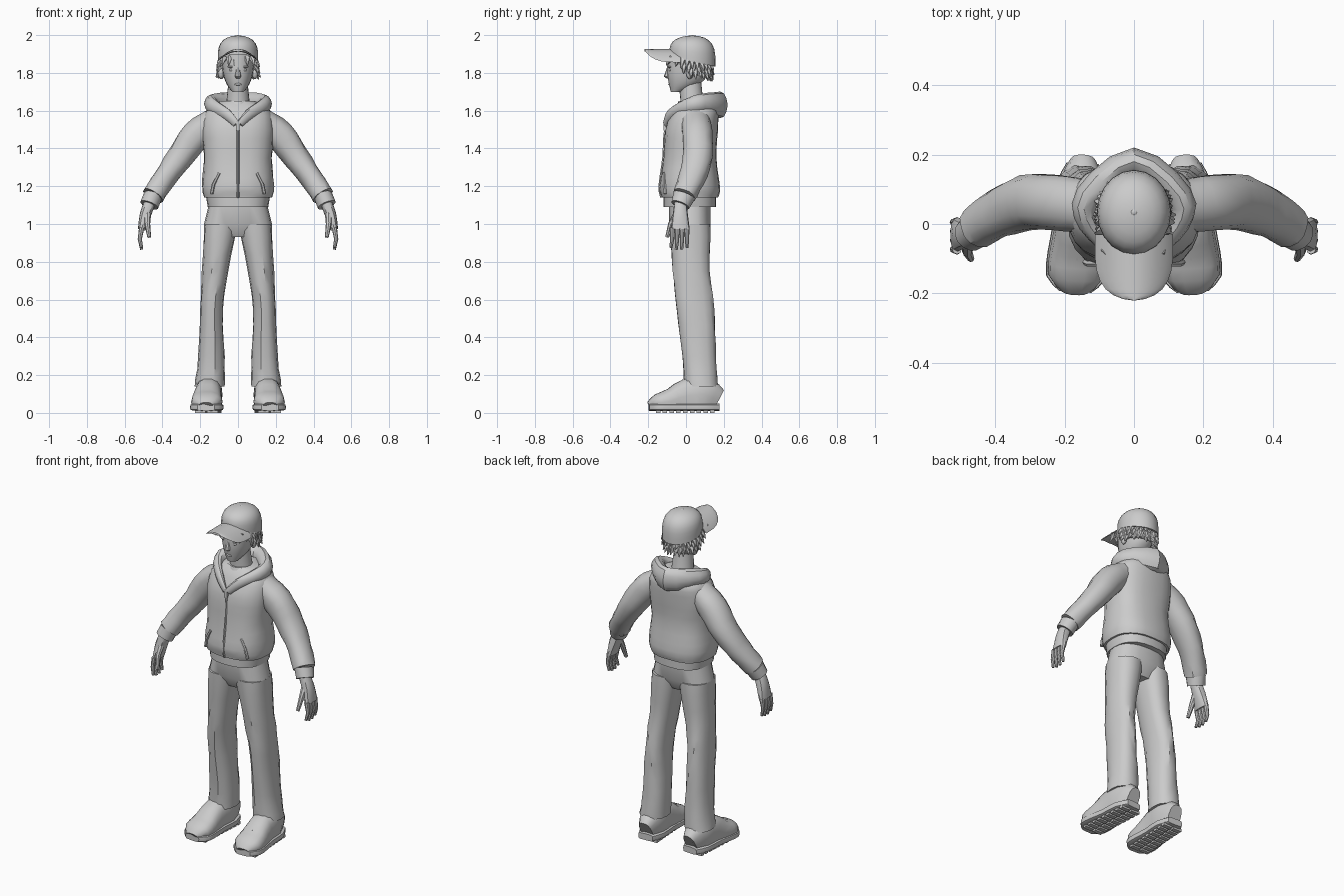
import bpy, bmesh, math, random
from mathutils import Vector

random.seed(4)
if "Cube" in bpy.data.objects:
    bpy.data.objects.remove(bpy.data.objects["Cube"])

GREY = (0.6, 0.6, 0.6, 1)
grey = bpy.data.materials.new("plain grey")
grey.use_nodes = True
grey.diffuse_color = GREY
grey.node_tree.nodes["Principled BSDF"].inputs["Base Color"].default_value = GREY
FORWARD, UP = Vector((0, 1, 0)), Vector((0, 0, 1))
parts = []


def finish(name, bm, mirror, warp=None):
    """Turn a bmesh into a named, optionally mirrored object."""
    if warp:
        for vert in bm.verts:
            warp(vert.co)
    bmesh.ops.recalc_face_normals(bm, faces=bm.faces)
    mesh = bpy.data.meshes.new(name)
    bm.to_mesh(mesh)
    bm.free()
    mesh.materials.append(grey)
    part = bpy.data.objects.new(name, mesh)
    bpy.context.collection.objects.link(part)
    if mirror:
        part.modifiers.new("Mirror", 'MIRROR').use_mirror_merge = False
    parts.append(part)


def refine(keys, steps=3):
    """Smooth spline through a few key tuples."""
    result = []
    last = len(keys) - 1
    for i in range(last):
        before, start = keys[max(i - 1, 0)], keys[i]
        end, after = keys[i + 1], keys[min(i + 2, last)]
        for step in range(steps):
            t = step / steps
            result.append(tuple(
                b + t * (c - a + t * (2 * a - 5 * b + 4 * c - d + t * (3 * b - a - 3 * c + d))) / 2
                for a, b, c, d in zip(before, start, end, after)))
    return result + [keys[last]]


def loft(name, rings, sides=12, ref=FORWARD, power=2, flat=False, jitter=0, mirror=False, warp=None):
    """Skin of superellipse rings (x, y, z, radius across, radius along ref)."""
    bm = bmesh.new()
    centres = [Vector(ring[:3]) for ring in rings]
    loops = []
    for i, ring in enumerate(rings):
        along = centres[min(i + 1, len(rings) - 1)] - centres[max(i - 1, 0)]
        along = UP if flat else along.normalized()
        depth = (ref - along * ref.dot(along)).normalized()
        across = depth.cross(along)
        loop = []
        for k in range(sides):
            angle = math.tau * k / sides
            c, s = math.cos(angle), math.sin(angle)
            c = math.copysign(abs(c) ** (2 / power), c)
            s = math.copysign(abs(s) ** (2 / power), s)
            offset = across * c * ring[3] + depth * s * ring[4]
            loop.append(bm.verts.new(centres[i] + offset * (1 + random.uniform(-jitter, jitter))))
        loops.append(loop)
    for lower, upper in zip(loops, loops[1:]):
        for k in range(sides):
            j = (k + 1) % sides
            bm.faces.new((lower[k], lower[j], upper[j], upper[k]))
    bm.faces.new(loops[0])
    bm.faces.new(loops[-1])
    finish(name, bm, mirror, warp)


def stack(name, profile, sides=20, **options):
    """Upright loft on the centre line from (z, y, half width, half depth)."""
    rings = [(0, y, z, width, depth) for z, y, width, depth in profile]
    loft(name, rings, sides, flat=True, **options)


def tube(name, points, start, end, sides=6, mirror=True):
    """Round tapering tube through the points."""
    last = len(points) - 1
    radii = [start + (end - start) * i / last for i in range(last + 1)]
    loft(name, [(*p, r, r) for p, r in zip(points, radii)], sides, mirror=mirror)


def solid(name, make, location, scale, mirror, **options):
    """Scaled and placed bmesh primitive."""
    bm = bmesh.new()
    make(bm, **options)
    bmesh.ops.scale(bm, vec=scale, verts=bm.verts)
    bmesh.ops.translate(bm, vec=location, verts=bm.verts)
    finish(name, bm, mirror)


def ball(name, location, scale, mirror=False):
    solid(name, bmesh.ops.create_icosphere, location, scale, mirror, subdivisions=2, radius=1)


def box(name, location, scale, mirror=False):
    solid(name, bmesh.ops.create_cube, location, scale, mirror, size=1)


# Trousers: hips and two rumpled legs
stack("trouser_hips", [(1.12, .02, .15, .11), (1, .02, .18, .11), (.93, .02, .1, .07)], power=2.5)
leg = refine([(.09, .02, 1, .09, .11), (.12, .03, .75, .07, .1), (.14, .05, .55, .06, .1),
              (.14, .07, .3, .07, .09), (.15, .08, .14, .08, .09)])
loft("trouser_legs", leg, 14, power=2.3, flat=True, jitter=.03, mirror=True)

# Jacket body over a narrow ribbed hem
body = refine([(1.14, .02, .18, .15), (1.2, .02, .19, .16), (1.35, .02, .18, .14),
               (1.5, .03, .19, .14), (1.6, .05, .17, .12), (1.65, .05, .09, .08)])
stack("jacket_body", body, sides=24, power=2.5, jitter=.012)
stack("jacket_hem", [(1.09, .02, .16, .14), (1.15, .02, .17, .14)], sides=24, power=2.5)
tube("zip", [(0, y - depth, z) for z, y, width, depth in body if z < 1.53], .007, .007, mirror=False)
box("zip_pull", (0, -.11, 1.52), (.02, .02, .05))
tube("pocket_welts", [(.14, -.11, 1.16), (.13, -.115, 1.21), (.1, -.115, 1.27)], .009, .009)

# Hood lying round the neck and meeting at the zip
hood_side = [(.13, .08, 1.64, .04, .05), (.13, 0, 1.62, .03, .04),
             (.06, -.08, 1.58, .02, .03), (.01, -.11, 1.53, .01, .02)]
hood_other = [(-x, *rest) for x, *rest in reversed(hood_side)]
hood = refine(hood_other + [(0, .18, 1.63, .04, .07)] + hood_side)
loft("hood", hood, ref=UP, jitter=.03)

# Sleeves and cuffs
sleeve = refine([(.13, .05, 1.54, .07, .08), (.22, .06, 1.47, .08, .08), (.31, .06, 1.35, .07, .08),
                 (.39, .03, 1.24, .06, .07), (.45, -.01, 1.15, .06, .06)])
loft("sleeves", sleeve, 14, power=2.2, jitter=.04, mirror=True)
loft("cuffs", [(.45, -.01, 1.15, .05, .06), (.47, -.03, 1.1, .05, .05)], 14, mirror=True)

# Hands with slightly curled fingers
palm = refine([(.46, -.03, 1.13, .03, .03), (.49, -.03, 1.05, .03, .04), (.51, -.03, .97, .02, .05)])
loft("palms", palm, power=2.4, mirror=True)
for i in range(4):
    y = .026 * i - .073
    tip = .86 + .01 * abs(i - 1.5)
    tube("fingers", [(.51, y, .98), (.52, y, .92), (.51, y * 1.1, tip)], .014, .008, sides=8)
tube("thumbs", [(.48, -.05, 1.05), (.48, -.08, 1), (.47, -.1, .93)], .02, .01, sides=8)

# Neck, shirt collar and head
stack("neck", [(1.58, .04, .07, .07), (1.66, .03, .06, .06), (1.76, .02, .05, .06)])
stack("shirt_collar", [(1.6, .03, .08, .09), (1.65, .03, .06, .07)])
skull = refine([(1.7, -.05, .03, .03), (1.74, -.01, .06, .08), (1.8, .01, .08, .11), (1.9, .02, .09, .12)])
stack("head", skull, power=2.1)
stack("nose", [(1.83, -.09, .01, .01), (1.78, -.1, .016, .018), (1.77, -.09, .01, .01)], sides=8)
ball("lips", (0, -.085, 1.74), (.02, .01, .007))
ball("brows", (.036, -.086, 1.832), (.02, .01, .006), True)
ball("eyes", (.034, -.083, 1.815), (.014, .01, .007), True)
ball("ears", (.09, .02, 1.8), (.016, .02, .034), True)


def lock(name, root, heading, drop):
    """Curved tuft of hair that flicks outward at its tip."""
    flick = heading * random.uniform(.02, .035)
    middle = root + flick * .6 - UP * drop * .45
    tube(name, [root, middle, root + flick - UP * drop], .02, .002, sides=5, mirror=False)


# Tousled hair: overlapping rows of locks below the cap, and a fringe
for row in range(3):
    count = 19 - 2 * row
    for i in range(count):
        sweep = math.radians(125 - 19 * row) * (2 * i / (count - 1) - 1)
        heading = Vector((math.sin(sweep), math.cos(sweep), 0))
        root = Vector((.088 * heading.x, .02 + .1 * heading.y, 1.865 - .025 * row - .015 * heading.y))
        heading.x += random.uniform(-.16, .16)
        lock("hair_lock", root, heading, random.uniform(.035, .05))
for i in range(6):
    x = .03 * (i - 2.5) + random.uniform(-.005, .005)
    lock("fringe_lock", Vector((x, -.075, 1.88)), Vector((x * 4, -1, 0)), .04)


# Cap crown, button and curved brim
def tilt(co):
    co.z -= 1.5 * (co.y - .03) * (2 - co.z)


def arch(co):
    co.z -= 5 * co.x * co.x


crown, brim = [], []
for i in range(9):
    t = math.sin(math.pi * i / 16)
    shrink = max(.05, math.sqrt(1 - t ** 4))
    crown.append((1.86 + .138 * t, .034, .107 * shrink, .122 * shrink))
    brim.append((0, -.03 - .19 * t, 1.92, .113 * shrink, .007))
stack("cap_crown", crown, warp=tilt)
ball("cap_button", (0, .034, 1.995), (.01, .01, .005))
loft("cap_brim", brim, 20, ref=UP, warp=arch)

# Shoes: upper, welted sole, tread and laces
shoe = refine([(.17, .04, .13), (.1, .07, .19), (0, .07, .18),
               (-.08, .08, .13), (-.15, .08, .1), (-.19, .04, .06)], steps=2)


def shoe_x(y):
    return .158 - .06 * y


uppers = [(shoe_x(y), y, height / 2, width, height / 2) for y, width, height in shoe]
loft("shoe_uppers", uppers, 14, ref=UP, power=2.5, mirror=True,
     warp=lambda co: setattr(co, "z", max(co.z, .03)))
welts = [(shoe_x(y), y * 1.03, .03, width + .006, .019) for y, width, height in shoe]
loft("shoe_soles", welts, 16, ref=UP, power=5, mirror=True)
for i in range(9):
    y = .14 - .036 * i
    for side in (-.033, .033):
        box("tread_lugs", (shoe_x(y) + side, y, .008), (.056, .024, .016), True)
for i in range(4):
    y = -.025 * (i + 1)
    x, z = shoe_x(y), .18 + .6 * y
    tube("laces", [(x - .036, y, z - .012), (x, y, z), (x + .036, y, z - .012)], .006, .006)

# Smooth shading that keeps the hard creases
bpy.ops.object.select_all(action='DESELECT')
for part in parts:
    part.select_set(True)
bpy.context.view_layer.objects.active = parts[0]
bpy.ops.object.shade_smooth_by_angle(angle=math.radians(35))
